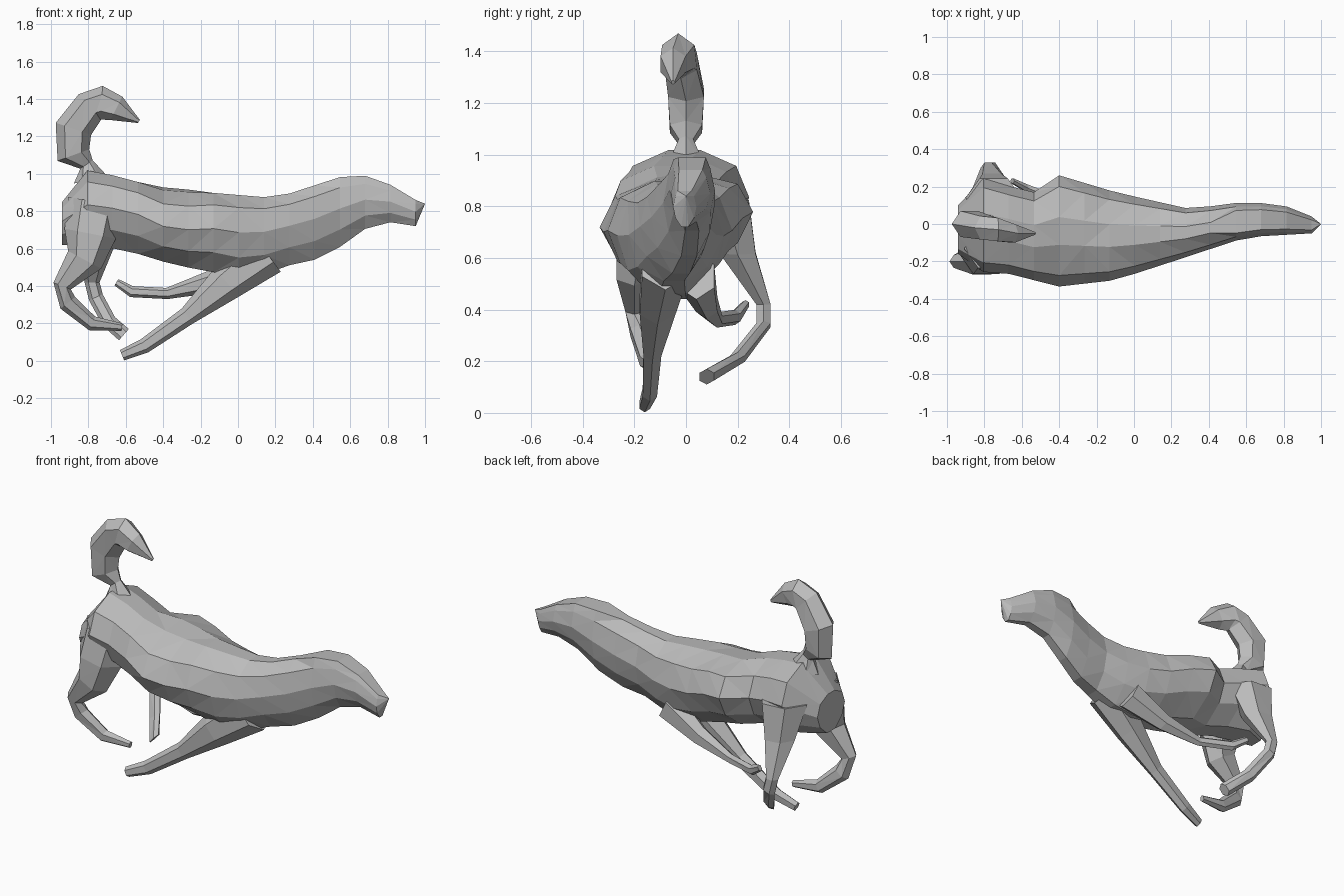
import bpy
import bmesh
from math import cos, sin, pi
from mathutils import Vector

default_cube = bpy.data.objects.get("Cube")
if default_cube:
    bpy.data.objects.remove(default_cube, do_unlink=True)

# Single grey coat
coat = bpy.data.materials.new("grey_coat")
coat.use_nodes = True
grey = (0.5, 0.5, 0.5, 1)
coat.diffuse_color = grey
shader = next(node for node in coat.node_tree.nodes if node.type == 'BSDF_PRINCIPLED')
shader.inputs["Base Color"].default_value = grey


def skin(name, rings):
    """Join rings of points into a closed, flat-faceted surface."""
    bm = bmesh.new()
    loops = [[bm.verts.new(point) for point in ring] for ring in rings]
    for near, far in zip(loops, loops[1:]):
        for i in range(len(near)):
            bm.faces.new((near[i - 1], near[i], far[i], far[i - 1]))
    bm.faces.new(loops[0])
    bm.faces.new(loops[-1])
    # Rings that shrink to a point become a clean tip
    bmesh.ops.remove_doubles(bm, verts=bm.verts, dist=0.001)
    bmesh.ops.recalc_face_normals(bm, faces=bm.faces)
    bmesh.ops.triangulate(bm, faces=bm.faces, quad_method='SHORT_EDGE')
    mesh = bpy.data.meshes.new(name)
    bm.to_mesh(mesh)
    bm.free()
    mesh.materials.append(coat)
    obj = bpy.data.objects.new(name, mesh)
    bpy.context.collection.objects.link(obj)


def limb(name, stations, flatness=0.8, sides=6):
    """Sweep a flattened ring along stations of x, y, z and half width."""
    points = [Vector(station[:3]) for station in stations]
    widths = [station[3] for station in stations]
    last = len(points) - 1
    sideways = Vector((0, flatness, 0))
    angles = [2 * pi * side / sides for side in range(sides)]
    rings = []
    for i, (centre, width) in enumerate(zip(points, widths)):
        along = points[min(i + 1, last)] - points[max(i - 1, 0)]
        across = Vector((-along.z, 0, along.x)).normalized()
        rings.append([centre + width * (across * cos(angle) + sideways * sin(angle))
                      for angle in angles])
    skin(name, rings)


def follow(outline, x):
    """Read an outline at x, straight between its points."""
    for (x_a, a), (x_b, b) in zip(outline, outline[1:]):
        if x <= x_b:
            return a + (b - a) * (x - x_a) / (x_b - x_a)
    return outline[-1][1]


# Outlines of the torso, neck and head, from rump to muzzle
rump, muzzle, slices = -0.94, 0.95, 15
back = [(rump, 0.85), (-0.82, 1.02), (-0.7, 1), (-0.4, 0.92),
        (0.2, 0.87), (0.6, 1), (0.75, 0.98), (muzzle, 0.86)]
belly = [(rump, 0.62), (-0.65, 0.6), (0.05, 0.43), (0.27, 0.51),
         (0.5, 0.56), (0.62, 0.69), (0.85, 0.75), (muzzle, 0.72)]
left_side = [(rump, 0.1), (-0.8, 0.25), (-0.55, 0.16), (-0.4, 0.26),
             (-0.1, 0.17), (0.3, 0.08), (0.6, 0.12), (0.8, 0.1), (muzzle, 0.04)]
right_side = [(rump, -0.16), (-0.8, -0.26), (-0.6, -0.27), (-0.45, -0.34),
              (-0.1, -0.3), (0.3, -0.17), (0.6, -0.07), (muzzle, -0.05)]

rings = []
for i in range(slices):
    x = rump + (muzzle - rump) * i / (slices - 1)
    left, right = follow(left_side, x), follow(right_side, x)
    low, high = follow(belly, x), follow(back, x)
    middle, reach = (left + right) / 2, (left - right) / 2
    # The flank rises on the left behind the ribs, and the skull is flat on top
    tilt = 0.1 if -0.5 < x < -0.2 else 0
    crown = 0.6 if x > 0.5 else 0.25
    # Half of the cross-section, mirrored to the other side
    half = [(crown, 1), (0.8, 0.85), (1, 0.55), (0.8, 0.25), (0.3, 0)]
    section = half + [(-across, height) for across, height in reversed(half)]
    rings.append([(x, middle + across * reach,
                   low + height * (high - low) + tilt * across * reach)
                  for across, height in section])
nose_tip = (1, 0, 0.84)
rings.append([nose_tip] * len(rings[0]))
skin("torso_neck_and_head", rings)

# Bushy tail, curling forward
limb("tail",
     [(-0.79, 0, 0.97, 0.09), (-0.81, 0, 1.05, 0.04), (-0.88, 0, 1.1, 0.09),
      (-0.88, 0, 1.24, 0.1), (-0.79, -0.02, 1.36, 0.09),
      (-0.73, -0.03, 1.38, 0.09), (-0.65, -0.05, 1.35, 0.07),
      (-0.53, -0.05, 1.28, 0.01)])

# Hind legs, from thigh to paw
limb("right_hind_leg",
     [(-0.76, -0.13, 0.85, 0.15), (-0.79, -0.17, 0.68, 0.14),
      (-0.82, -0.2, 0.54, 0.1), (-0.94, -0.2, 0.4, 0.05),
      (-0.91, -0.18, 0.31, 0.05), (-0.78, -0.15, 0.2, 0.04),
      (-0.62, -0.13, 0.18, 0.02)])
limb("left_hind_leg",
     [(-0.75, 0.14, 0.82, 0.15), (-0.76, 0.2, 0.62, 0.1),
      (-0.78, 0.3, 0.42, 0.04), (-0.76, 0.3, 0.34, 0.04),
      (-0.69, 0.2, 0.21, 0.04), (-0.61, 0.08, 0.14, 0.04)])

# Front legs, from shoulder to paw
limb("right_front_leg",
     [(0.15, -0.08, 0.58, 0.13), (-0.06, -0.11, 0.42, 0.1),
      (-0.27, -0.13, 0.24, 0.05), (-0.5, -0.14, 0.08, 0.04),
      (-0.62, -0.16, 0.03, 0.03)])
limb("left_front_leg",
     [(0.08, 0.04, 0.53, 0.1), (-0.15, 0.08, 0.42, 0.06),
      (-0.38, 0.12, 0.36, 0.03), (-0.57, 0.19, 0.37, 0.03),
      (-0.65, 0.23, 0.42, 0.02)])
